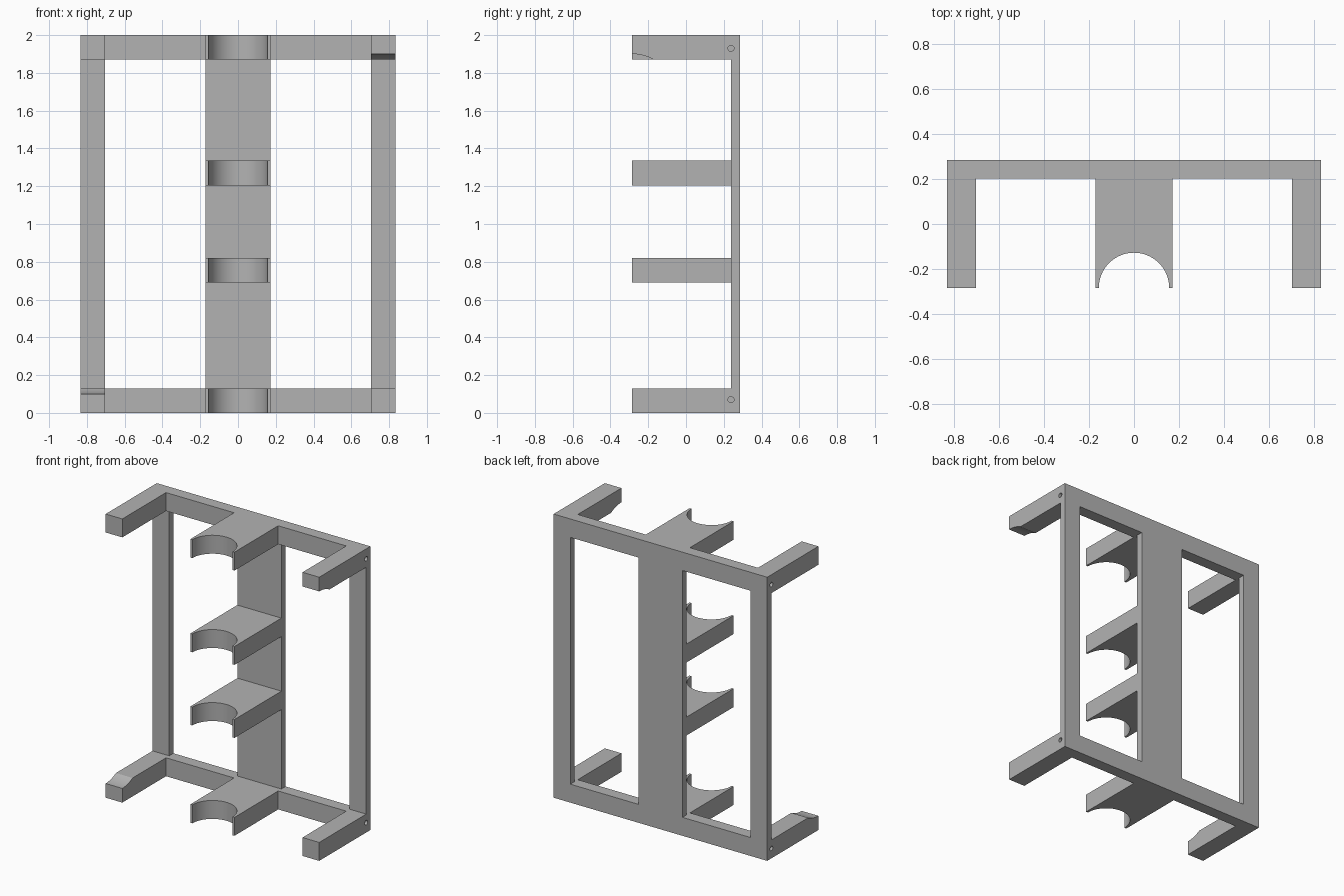
import bpy, bmesh, math
from mathutils import Matrix

cube = bpy.data.objects.get("Cube")
if cube:
    bpy.data.objects.remove(cube, do_unlink=True)

W, D, H = 0.833, 0.285, 2.0          # half width, half depth, height
BAR = 0.13                           # bar and shelf height
INNER = W - BAR                      # inner face of the side bars
PANEL_Y, RAIL_Y = 0.238, 0.202       # front faces of the panel and of the rails
HALF, R = 0.172, 0.157               # cradle half width, cradle radius

grey = bpy.data.materials.new("mid grey")
grey.use_nodes = True
grey.diffuse_color = (0.45, 0.45, 0.45, 1)
grey.node_tree.nodes["Principled BSDF"].inputs["Base Color"].default_value = grey.diffuse_color


def finish(name, bm):
    mesh = bpy.data.meshes.new(name)
    bmesh.ops.recalc_face_normals(bm, faces=bm.faces)
    bm.to_mesh(mesh)
    bm.free()
    mesh.materials.append(grey)
    ob = bpy.data.objects.new(name, mesh)
    bpy.context.collection.objects.link(ob)
    return ob


def extrude(name, outline, z0, z1):
    """Solid from an xy outline between two heights."""
    bm = bmesh.new()
    face = bm.faces.new([bm.verts.new((x, y, z0)) for x, y in outline])
    up = bmesh.ops.extrude_face_region(bm, geom=[face])["geom"]
    verts = [v for v in up if isinstance(v, bmesh.types.BMVert)]
    bmesh.ops.translate(bm, verts=verts, vec=(0, 0, z1 - z0))
    return finish(name, bm)


def box(name, x0, x1, y0, y1, z0, z1):
    return extrude(name, [(x0, y0), (x1, y0), (x1, y1), (x0, y1)], z0, z1)


def cut_rod(target, radius, x, length, y, z, sides):
    """Cut a round rod lying along x out of the target."""
    bm = bmesh.new()
    bmesh.ops.create_cone(bm, cap_ends=True, segments=sides, radius1=radius,
                          radius2=radius, depth=length,
                          matrix=Matrix.Translation((x, y, z)) @ Matrix.Rotation(math.pi / 2, 4, 'Y'))
    cutter = finish("cutter", bm)
    cutter.hide_render = True
    mod = target.modifiers.new("cut", 'BOOLEAN')
    mod.operation, mod.solver, mod.object = 'DIFFERENCE', 'EXACT', cutter
    bpy.context.view_layer.objects.active = target
    bpy.ops.object.modifier_apply(modifier=mod.name)
    bpy.data.objects.remove(cutter, do_unlink=True)


def cradle_outline(back):
    """Shelf outline with a half-round bite in its front, left to right."""
    steps = 32
    arc = [(-R * math.cos(math.pi * i / steps), -D + R * math.sin(math.pi * i / steps))
           for i in range(steps + 1)]
    return [(-HALF, back), (-HALF, -D)] + arc + [(HALF, -D), (HALF, back)]


# Top bracket: rail, two arms and a cradle in one comb-shaped profile
comb = [(-W, D), (-W, -D), (-INNER, -D), (-INNER, RAIL_Y)]
comb += cradle_outline(RAIL_Y)
comb += [(INNER, RAIL_Y), (INNER, -D), (W, -D), (W, D)]
top = extrude("top_bracket", comb, H - BAR, H)

# Curved relief under one arm tip, and blind pin holes at both ends
cut_rod(top, 0.235, W - BAR / 2, 0.3, -D, 1.665, 128)
for side in (-1, 1):
    cut_rod(top, 0.016, side * W, 0.26, PANEL_Y, H - 0.07, 24)

# Bottom bracket: the same piece turned half a turn about the y axis
bottom = bpy.data.objects.new("bottom_bracket", top.data.copy())
bpy.context.collection.objects.link(bottom)
bottom.data.transform(Matrix.Translation((0, 0, H)) @ Matrix.Rotation(math.pi, 4, 'Y'))

# Back uprights between the brackets
parts = [top, bottom]
for name, x0, x1 in (("right_post", -W, -INNER), ("centre_panel", -HALF, HALF),
                     ("left_post", INNER, W)):
    parts.append(box(name, x0, x1, PANEL_Y, D, BAR, H - BAR))

# Middle cradles
for name, z in (("lower_cradle", 0.69), ("upper_cradle", 1.205)):
    parts.append(extrude(name, cradle_outline(PANEL_Y), z, z + BAR))

# Smooth the curved bites, keep corners sharp
bpy.ops.object.select_all(action='DESELECT')
for ob in parts:
    ob.select_set(True)
bpy.context.view_layer.objects.active = top
bpy.ops.object.shade_smooth_by_angle(angle=math.radians(25))
